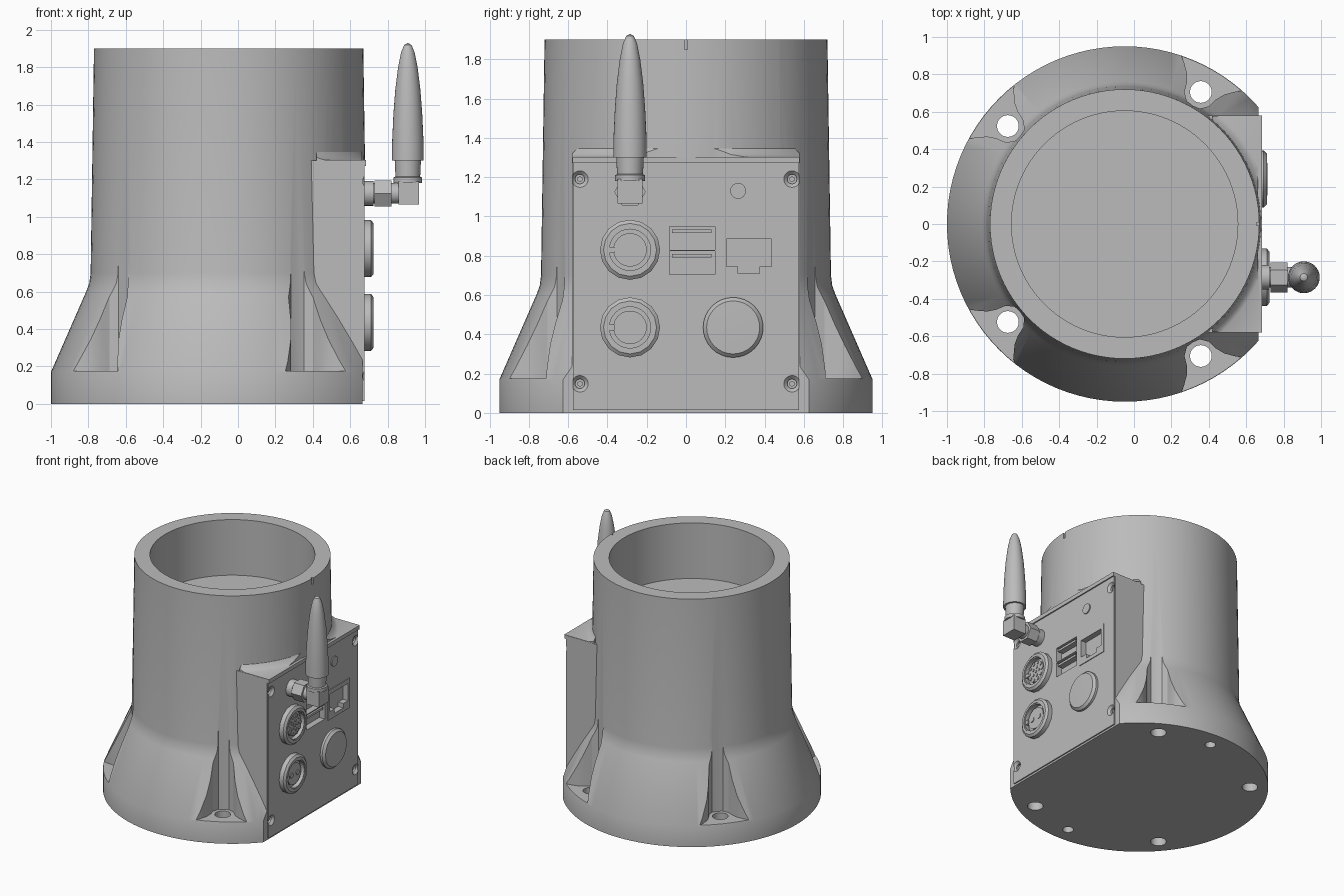
import bpy, bmesh
from math import sin, cos, pi, radians
from mathutils import Matrix, Vector

cube = bpy.data.objects.get("Cube")
if cube:
    bpy.data.objects.remove(cube, do_unlink=True)

grey = bpy.data.materials.new("light_grey")
grey.use_nodes = True
COLOUR = (0.5, 0.5, 0.5, 1)
grey.diffuse_color = COLOUR
grey.node_tree.nodes["Principled BSDF"].inputs["Base Color"].default_value = COLOUR

CX = -0.05       # axis of the round body
FACE = 0.675     # outer face of the connector panel


def finish(name, bm):
    bmesh.ops.recalc_face_normals(bm, faces=bm.faces)
    me = bpy.data.meshes.new(name)
    bm.to_mesh(me)
    bm.free()
    me.materials.append(grey)
    ob = bpy.data.objects.new(name, me)
    bpy.context.collection.objects.link(ob)
    return ob


def lathe(name, profile, at=(0, 0, 0), axis="Z", n=32, turn=0.0):
    """Spin (radius, height) points round Z, or round X for panel parts."""
    bm = bmesh.new()
    rings = []
    for r, h in profile:
        if r == 0:
            rings.append([bm.verts.new((0, 0, h))])
        else:
            rings.append([bm.verts.new((r * cos(2 * pi * i / n + turn),
                                        r * sin(2 * pi * i / n + turn), h)) for i in range(n)])
    for a, b in zip(rings, rings[1:]):
        for i in range(n):
            j = (i + 1) % n
            quad = [a[i % len(a)], a[j % len(a)], b[j % len(b)], b[i % len(b)]]
            bm.faces.new(list(dict.fromkeys(quad)))
    m = Matrix.Translation(at)
    if axis == "X":
        m = m @ Matrix.Rotation(pi / 2, 4, "Y")
    bm.transform(m)
    return finish(name, bm)


def disc(name, r, h0, h1, at=(0, 0, 0), axis="Z", n=32, turn=0.0):
    return lathe(name, [(0, h0), (r, h0), (r, h1), (0, h1)], at, axis, n, turn)


def box(name, x, y, z):
    bm = bmesh.new()
    bmesh.ops.create_cube(bm, size=1)
    for v in bm.verts:
        v.co = Vector([(p[0] + p[1]) / 2 + c * (p[1] - p[0]) for p, c in zip((x, y, z), v.co)])
    return finish(name, bm)


def combine(target, tool, op="DIFFERENCE"):
    mod = target.modifiers.new("bool", "BOOLEAN")
    mod.operation, mod.object, mod.solver = op, tool, "EXACT"
    bpy.ops.object.select_all(action="DESELECT")
    bpy.context.view_layer.objects.active = target
    target.select_set(True)
    bpy.ops.object.modifier_apply(modifier=mod.name)
    bpy.data.objects.remove(tool, do_unlink=True)


def pocket(angle):
    """Flared vertical clearance round a mounting hole."""
    half = [(0.735, 0.04), (0.77, 0.075), (0.82, 0.09), (0.865, 0.115),
            (0.91, 0.16), (0.95, 0.215), (1.05, 0.34)]
    outline = [(0.73, 0)] + half + [(r, -t) for r, t in reversed(half)]
    bm = bmesh.new()
    face = bm.faces.new([bm.verts.new((r, t, 0.175)) for r, t in outline])
    ext = bmesh.ops.extrude_face_region(bm, geom=[face])
    bmesh.ops.translate(bm, vec=(0, 0, 1.5),
                        verts=[g for g in ext["geom"] if isinstance(g, bmesh.types.BMVert)])
    bm.transform(Matrix.Translation((CX, 0, 0)) @ Matrix.Rotation(angle, 4, "Z"))
    return finish("pocket_cutter", bm)


# Round body with flange, conical skirt and open bore
body = lathe("body", [(0, 0), (0.95, 0), (0.95, 0.17), (0.762, 0.6), (0.745, 0.645), (0.738, 0.7),
                      (0.72, 1.9), (0.605, 1.9), (0.605, 1.45), (0, 1.45)], (CX, 0, 0), n=96)

# Connector housing, blended roof, panel and top lip
combine(body, box("housing", (0.2, 0.665), (-0.58, 0.58), (0.01, 1.3)), "UNION")
combine(body, box("trim", (0.665, 1.2), (-1, 1), (-0.1, 1.29)))
collar = lathe("collar", [(0, 1.2), (0.78, 1.2), (0.78, 1.3), (0.75, 1.315), (0.725, 1.35), (0, 1.35)],
               (CX, 0, 0), n=96)
combine(collar, box("limit", (0.42, 0.664), (-0.578, 0.578), (1.25, 1.4)), "INTERSECT")
combine(body, collar, "UNION")
combine(body, box("panel", (0.5, FACE), (-0.574, 0.574), (0.015, 1.28)), "UNION")
combine(body, box("lip", (0.45, 0.685), (-0.579, 0.579), (1.272, 1.303)), "UNION")

# Mounting pockets, through holes and blind locating holes
for deg in (60, 140, 220, 300):
    a = radians(deg)
    combine(body, pocket(a))
    combine(body, disc("hole", 0.058, -0.1, 0.5, (CX + 0.815 * cos(a), 0.815 * sin(a), 0)))
for s in (-1, 1):
    combine(body, disc("blind_hole", 0.04, -0.1, 0.12, (CX, s * 0.815, 0)))

# Rim notch
combine(body, box("notch", (0.655, 0.8), (-0.008, 0.008), (1.85, 2)))

# Countersunk panel screws
for y in (-0.54, 0.54):
    for z in (0.148, 1.19):
        combine(body, lathe("sink", [(0, -0.04), (0.024, -0.04), (0.024, -0.018), (0.046, 0.004), (0, 0.004)],
                            (FACE, y, z), "X"))
        disc("panel_screw", 0.015, -0.05, -0.025, (FACE, y, z), "X", 6)

# Stacked data ports with tongues
for z in (0.705, 0.83):
    combine(body, box("port", (FACE - 0.05, 0.8), (-0.085, 0.147), (z, z + 0.118)))
    box("port_tongue", (FACE - 0.06, FACE - 0.003), (-0.07, 0.13), (z + 0.085, z + 0.103))

# Network socket: framed keyed recess
socket = box("network_socket", (FACE - 0.05, FACE + 0.006), (0.18, 0.46), (0.68, 0.92))
cuts = [((0.205, 0.435), (0.745, 0.885)), ((0.265, 0.375), (0.71, 0.75))]
for y, z in cuts:
    combine(socket, box("key", (FACE - 0.04, 0.8), y, z))
    combine(body, box("key", (FACE - 0.04, 0.8), y, z))

# Round connectors with pins
Y = -0.285
pins = [(0.0, 0.0)] + [(0.035 * cos(i * pi / 2.5), 0.035 * sin(i * pi / 2.5)) for i in range(5)]
pins += [(0.07 * cos(i * pi / 5), 0.07 * sin(i * pi / 5)) for i in range(10)]
for z, r, spots in ((0.83, 0.012, pins), (0.435, 0.02, [(-0.038, 0), (0.038, 0)])):
    lathe("connector_nut", [(0.115, -0.01), (0.153, -0.01), (0.153, 0.036), (0.135, 0.05), (0.115, 0.05),
                            (0.115, -0.01)], (FACE, Y, z), "X", 16)
    lathe("connector_core", [(0, -0.01), (0.118, -0.01), (0.118, 0.045), (0.105, 0.045), (0.105, 0.012),
                             (0.085, 0.012), (0.085, 0.03), (0, 0.03)], (FACE, Y, z), "X")
    for dy, dz in spots:
        disc("connector_pin", r, 0.02, 0.036, (FACE, Y + dy, z + dz), "X", 12)
    box("connector_key", (FACE, FACE + 0.04), (Y - 0.112, Y - 0.08), (z - 0.015, z + 0.015))

# Blanking cap and indicator lamp
lathe("round_cap", [(0, -0.01), (0.153, -0.01), (0.153, 0.018), (0.135, 0.036), (0, 0.04)],
      (FACE, 0.24, 0.435), "X")
disc("indicator_lamp", 0.04, -0.005, 0.008, (FACE, 0.265, 1.13), "X")

# Antenna: threaded base, hex nut, elbow block and whip
AZ, AX = 1.125, 0.908
disc("antenna_base", 0.055, -0.01, 0.19, (FACE, Y, AZ), "X", 24)
disc("antenna_washer", 0.066, -0.005, 0.05, (FACE, Y, AZ), "X", 24)
disc("antenna_hex_nut", 0.08, 0.055, 0.145, (FACE, Y, AZ), "X", 6, pi / 2)
box("antenna_elbow", (0.857, 0.968), (Y - 0.063, Y + 0.063), (1.065, 1.19))
lathe("antenna_whip", [(0, 1.16), (0.055, 1.16), (0.055, 1.18), (0.076, 1.18), (0.076, 1.21), (0.066, 1.215),
                       (0.07, 1.3), (0.085, 1.3), (0.084, 1.4), (0.077, 1.55), (0.067, 1.68), (0.052, 1.8),
                       (0.036, 1.88), (0.02, 1.918), (0, 1.93)], (AX, Y, 0))

# Smooth round surfaces, keep edges crisp
bpy.ops.object.select_all(action="DESELECT")
for ob in bpy.context.scene.objects:
    if ob.type == "MESH":
        ob.select_set(True)
bpy.context.view_layer.objects.active = body
bpy.ops.object.shade_smooth_by_angle(angle=radians(28))
